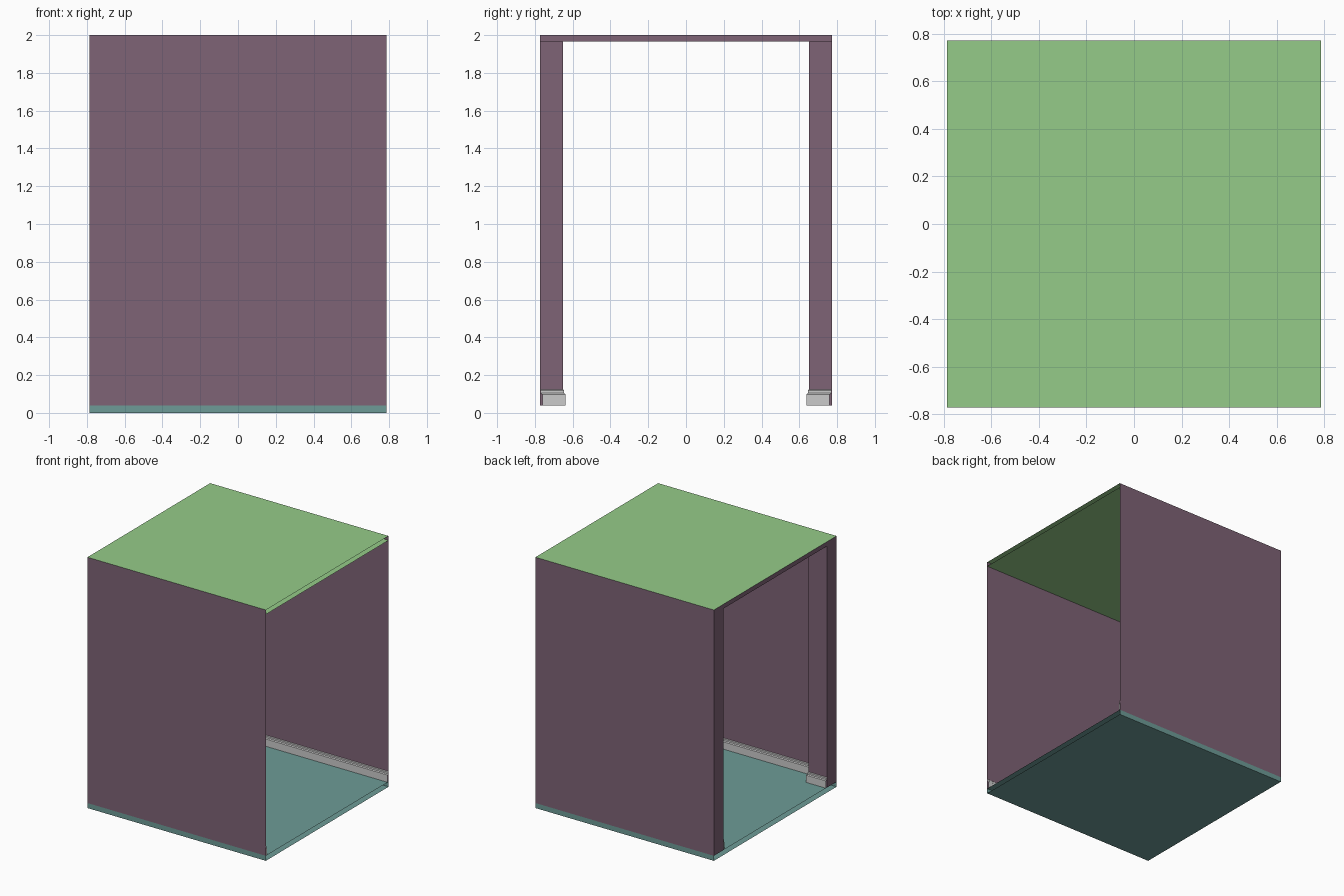
import bpy

if "Cube" in bpy.data.objects:
    bpy.data.objects.remove(bpy.data.objects["Cube"])

X, Y, TOP = 0.787, 0.773, 2.0      # half length, half depth, height
FLOOR, CEIL = 0.04, 1.965          # floor surface and ceiling underside
JX, JY = 0.625, 0.65               # inner corner of the doorway jambs


def material(name, rgb):
    m = bpy.data.materials.new(name)
    m.diffuse_color = (*rgb, 1)
    m.use_nodes = True
    m.node_tree.nodes["Principled BSDF"].inputs["Base Color"].default_value = m.diffuse_color
    return m


PURPLE = material("wall_paint", (0.21, 0.125, 0.18))
GREEN = material("ceiling_paint", (0.30, 0.60, 0.25))
TEAL = material("floor_paint", (0.155, 0.33, 0.31))


def make(name, verts, faces, mat=None, mirror=False):
    me = bpy.data.meshes.new(name)
    me.from_pydata(verts, [], faces)
    ob = bpy.data.objects.new(name, me)
    bpy.context.collection.objects.link(ob)
    if mat:
        me.materials.append(mat)
    if mirror:
        mod = ob.modifiers.new("Mirror", 'MIRROR')
        mod.use_axis = (False, True, False)
        mod.use_mirror_merge = False
    return ob


def grid(rows):
    """Join equal-length rows of points into a quad sheet."""
    n = len(rows[0])
    verts = [p for r in rows for p in r]
    faces = [(i * n + j, (i + 1) * n + j, (i + 1) * n + j + 1, i * n + j + 1)
             for i in range(len(rows) - 1) for j in range(n - 1)]
    return verts, faces


def upright(name, path, z0, z1, mat, mirror=True):
    make(name, *grid([[(x, y, z0), (x, y, z1)] for x, y in path]), mat, mirror)


def level(name, z, mat, up=True):
    pts = [(-X, -Y, z), (X, -Y, z), (X, Y, z), (-X, Y, z)]
    make(name, pts, [(0, 1, 2, 3) if up else (3, 2, 1, 0)], mat)


# Floor slab, open at both ends
level("floor_top", FLOOR, TEAL)
level("floor_bottom", 0, TEAL, False)
upright("floor_side", [(-X, -Y), (X, -Y)], 0, FLOOR, TEAL)

# Roof sheet and ceiling sheet
level("roof", TOP, GREEN)
level("ceiling", CEIL, GREEN, False)

# Side walls, doorway jambs and the header over the doorway
upright("outer_wall", [(-X, -Y), (X, -Y)], FLOOR, TOP, PURPLE)
upright("jamb_outer_face", [(-X, -JY), (-X, -Y)], FLOOR, CEIL, PURPLE)
upright("jamb_inner_faces", [(-JX, -Y), (-JX, -JY), (-X, -JY)], FLOOR, CEIL, PURPLE)
upright("door_header", [(-X, Y), (-X, -Y)], CEIL, TOP, PURPLE, False)

# Skirting board swept along the wall and around the jamb
profile = [(0.012, FLOOR), (0.012, 0.098), (0.005, 0.104), (0.005, 0.118), (0, 0.123)]
path = [(X, -Y, 0), (-JX, -Y, 1), (-JX, -JY, 1), (-X, -JY, 0)]
rows = [[(x + d * k, y + d, z) for d, z in profile] for x, y, k in path]
make("skirting_board", *grid(rows), None, True)
